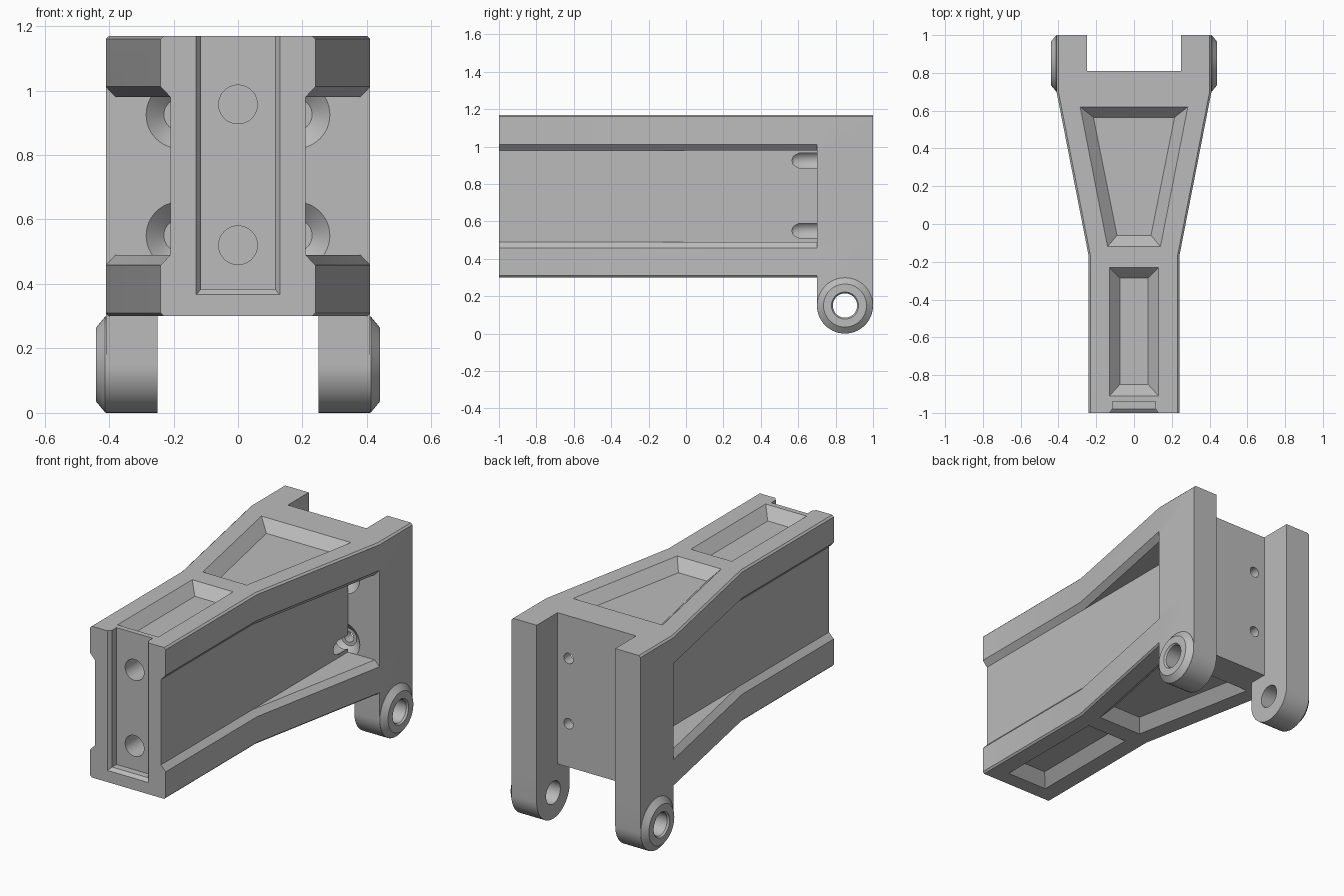
import bpy, bmesh, math
from mathutils import Vector

if "Cube" in bpy.data.objects:
    bpy.data.objects.remove(bpy.data.objects["Cube"])

BOTTOM, TOP = 0.30, 1.17
SCREWS = (0.55, 0.925)


def loft(name, rings):
    """Solid skinned through rings of equal point count, capped at both ends."""
    bm = bmesh.new()
    loops = [[bm.verts.new(p) for p in ring] for ring in rings]
    n = len(loops[0])
    for a, b in zip(loops, loops[1:]):
        for i in range(n):
            j = (i + 1) % n
            bm.faces.new((a[i], a[j], b[j], b[i]))
    bm.faces.new(loops[0])
    bm.faces.new(loops[-1])
    bmesh.ops.recalc_face_normals(bm, faces=bm.faces[:])
    mesh = bpy.data.meshes.new(name)
    bm.to_mesh(mesh)
    bm.free()
    obj = bpy.data.objects.new(name, mesh)
    bpy.context.scene.collection.objects.link(obj)
    return obj


def box(name, x0, x1, y0, y1, z0, z1):
    plan = [(x0, y0), (x1, y0), (x1, y1), (x0, y1)]
    return loft(name, [[(x, y, z) for x, y in plan] for z in (z0, z1)])


def turned(name, axis, centre, profile, segments=48):
    """Turned solid from (position, radius) pairs along the x or y axis."""
    rings = []
    for pos, r in profile:
        ring = []
        for i in range(segments):
            t = math.tau * i / segments
            u, v = r * math.cos(t), r * math.sin(t)
            ring.append(Vector((pos, u, v) if axis == "X" else (u, pos, v)) + Vector(centre))
        rings.append(ring)
    return loft(name, rings)


def combine(target, tool, operation="DIFFERENCE"):
    """Boolean the tool into the target, then remove the tool."""
    mod = target.modifiers.new("join", "BOOLEAN")
    mod.operation, mod.solver, mod.object = operation, "EXACT", tool
    graph = bpy.context.evaluated_depsgraph_get()
    mesh = bpy.data.meshes.new_from_object(target.evaluated_get(graph))
    target.modifiers.clear()
    target.data = mesh
    bpy.data.objects.remove(tool)


# Flared body with a rear notch and softened top and bottom side edges
def body_ring(z, inset):
    right = [(0.24 - inset, -1), (0.24 - inset, -0.17), (0.41 - inset, 0.7),
             (0.41 - inset, 1), (0.25, 1), (0.25, 0.81)]
    left = [(-x, y) for x, y in reversed(right)]
    return [(x, y, z) for x, y in right + left]


body = loft("bracket_body", [body_ring(BOTTOM, 0.01), body_ring(BOTTOM + 0.01, 0),
                             body_ring(TOP - 0.01, 0), body_ring(TOP, 0.01)])


# Side channels: sloped flange lips, then the recess down to the web
def lip_ring(side, z, inset):
    plan = [(0.24 - inset, -1.1), (0.24 - inset, -0.17), (0.41 - inset, 0.7),
            (0.6, 0.7), (0.6, -1.1)]
    return [(side * x, y, z) for x, y in plan]


for s in (1, -1):
    lips = [(0.457, -0.001), (0.49, 0.03), (0.98, 0.03), (1.013, -0.001)]
    combine(body, loft("lip_cutter", [lip_ring(s, z, d) for z, d in lips]))
    x0, x1 = sorted((0.21 * s, 0.6 * s))
    combine(body, box("channel_cutter", x0, x1, -1.1, 0.7, 0.49, 0.98))

# Rounded hinge ears with chamfered outer bosses and pin holes
arc = [(0.85 + 0.15 * math.cos(math.pi * (1 + i / 28)),
        0.15 + 0.15 * math.sin(math.pi * (1 + i / 28))) for i in range(29)]
ear = [(0.7, 0.6)] + arc + [(1, 0.6)]
for s in (1, -1):
    combine(body, loft("ear", [[(s * x, y, z) for y, z in ear] for x in (0.25, 0.41)]), "UNION")
    combine(body, turned("boss", "X", (0, 0.85, 0.15),
                         [(s * 0.38, 0.149), (s * 0.412, 0.149), (s * 0.44, 0.115)]), "UNION")
    combine(body, turned("pin_cutter", "X", (0, 0.85, 0.15),
                         [(s * 0.2, 0.065), (s * 0.43, 0.065), (s * 0.45, 0.08)]))

# Sloped pockets in the top and bottom faces
pockets = [  # half widths and y at the front and rear, rim then floor
    ((0.13, -0.91, 0.13, -0.23), (0.075, -0.85, 0.075, -0.285)),
    ((0.14, -0.12, 0.285, 0.62), (0.09, -0.06, 0.215, 0.565)),
]


def pocket_ring(shape, z):
    wf, yf, wr, yr = shape
    return [(-wf, yf, z), (wf, yf, z), (wr, yr, z), (-wr, yr, z)]


for rim, floor in pockets:
    for face, out in ((TOP, 1), (BOTTOM, -1)):
        combine(body, loft("pocket_cutter", [
            pocket_ring(rim, face + 0.03 * out), pocket_ring(rim, face),
            pocket_ring(floor, face - 0.06 * out)]))


# Front groove, open at the top, with a chamfered rim
def groove_ring(y, half, low):
    return [(-half, y, low), (half, y, low), (half, y, 1.3), (-half, y, 1.3)]


combine(body, loft("groove_cutter", [
    groove_ring(-1.05, 0.13, 0.367), groove_ring(-1, 0.13, 0.367),
    groove_ring(-0.98, 0.115, 0.383), groove_ring(-0.94, 0.115, 0.383)]))

# Blind holes in the groove
for z in (0.52, 0.957):
    combine(body, turned("front_hole_cutter", "Y", (0, 0, z), [(-0.97, 0.06), (-0.8, 0.06)]))

# Rear screw holes: rounded relief in the web, countersink, through hole
screw = [(0.555, 0.002), (0.56, 0.022), (0.575, 0.038), (0.605, 0.05), (0.7, 0.05),
         (0.7, 0.105), (0.75, 0.05), (0.75, 0.03), (0.85, 0.03)]
for s in (1, -1):
    for z in SCREWS:
        combine(body, turned("screw_cutter", "Y", (0.18 * s, 0, z), screw))

# Plain grey finish
grey = bpy.data.materials.new("light_grey")
grey.use_nodes = True
colour = (0.5, 0.5, 0.5, 1)
grey.diffuse_color = colour
grey.node_tree.nodes["Principled BSDF"].inputs["Base Color"].default_value = colour
body.data.materials.clear()
body.data.materials.append(grey)

bpy.ops.object.select_all(action="DESELECT")
body.select_set(True)
bpy.context.view_layer.objects.active = body
bpy.ops.object.shade_smooth_by_angle(angle=math.radians(25))
